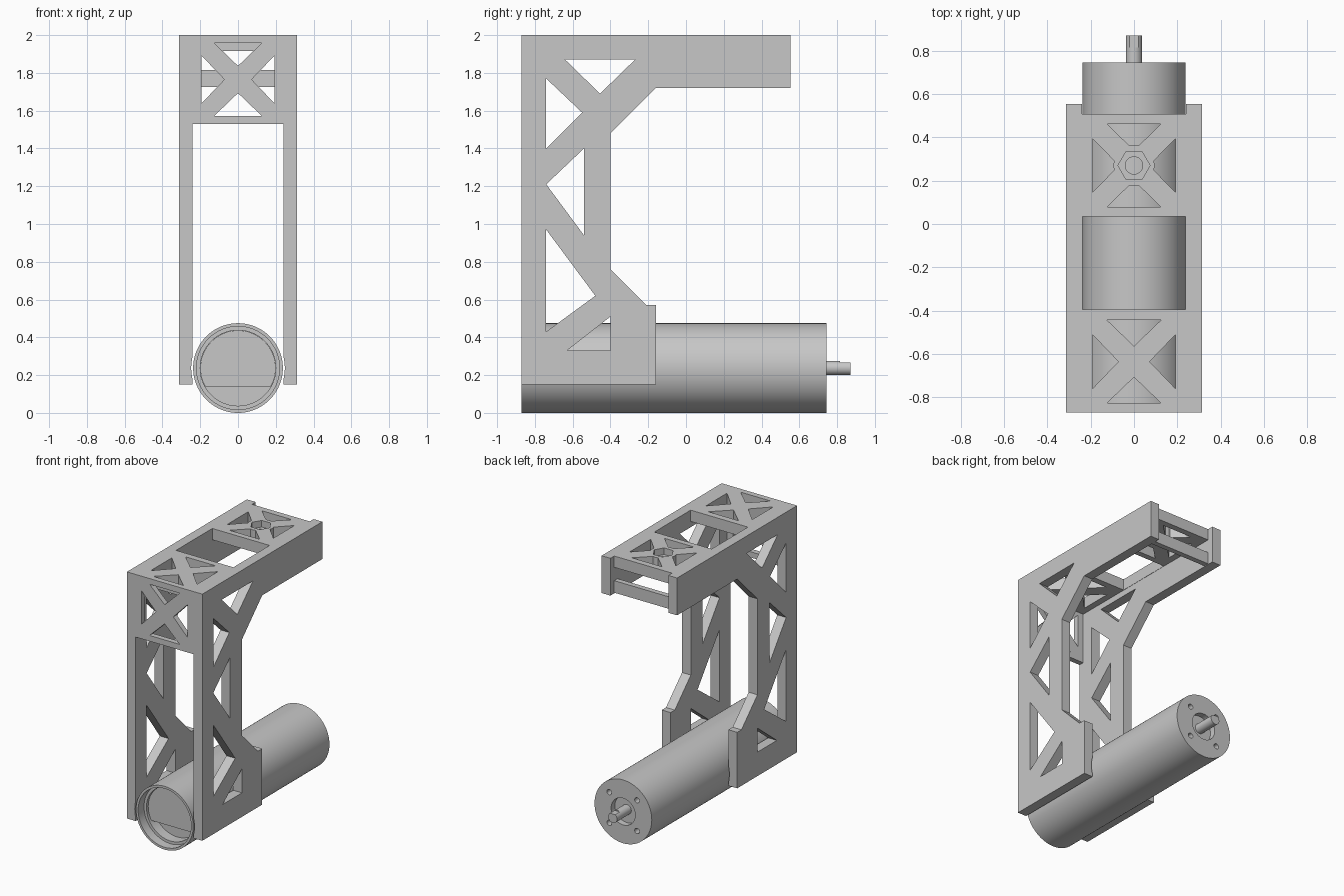
import bpy, bmesh, math
from mathutils import Vector, Matrix

old = bpy.data.objects.get("Cube")
if old:
    bpy.data.objects.remove(old, do_unlink=True)

grey = bpy.data.materials.new("light grey")
grey.use_nodes = True
grey.diffuse_color = (0.57, 0.57, 0.57, 1)
grey.node_tree.nodes["Principled BSDF"].inputs["Base Color"].default_value = grey.diffuse_color

MOTOR_R, MOTOR_Z = 0.2375, 0.2375
FRONT, BACK, TOP = -0.87, 0.553, 2.0
INNER, OUTER = 0.24, 0.313
DECK = 1.915          # underside of the top plate
WALL = 0.04           # thickness of the front plate and rear bar


def add_mesh(name, bm):
    bmesh.ops.remove_doubles(bm, verts=bm.verts, dist=1e-5)
    bmesh.ops.recalc_face_normals(bm, faces=bm.faces)
    mesh = bpy.data.meshes.new(name)
    bm.to_mesh(mesh)
    bm.free()
    mesh.materials.clear()
    mesh.materials.append(grey)
    obj = bpy.data.objects.new(name, mesh)
    bpy.context.collection.objects.link(obj)
    return obj


def plate(name, loops, low, high, place):
    """Extrude an outline with holes from low to high; place maps (u, v, w) to the world."""
    curve = bpy.data.curves.new(name, 'CURVE')
    curve.dimensions = '2D'
    curve.fill_mode = 'BOTH'
    curve.extrude = (high - low) / 2
    for loop in loops:
        s = curve.splines.new('POLY')
        s.points.add(len(loop) - 1)
        for p, (u, v) in zip(s.points, loop):
            p.co = (u, v, 0, 1)
        s.use_cyclic_u = True
    temp = bpy.data.objects.new("temp", curve)
    bpy.context.collection.objects.link(temp)
    graph = bpy.context.evaluated_depsgraph_get()
    mesh = bpy.data.meshes.new_from_object(temp.evaluated_get(graph))
    bm = bmesh.new()
    bm.from_mesh(mesh)
    bpy.data.objects.remove(temp, do_unlink=True)
    bpy.data.meshes.remove(mesh)
    for v in bm.verts:
        v.co = place(v.co.x, v.co.y, v.co.z + (low + high) / 2)
    for f in bm.faces:
        f.smooth = False
    return add_mesh(name, bm)


def rect(u0, u1, v0, v1):
    return [(u0, v0), (u1, v0), (u1, v1), (u0, v1)]


def circle(u, v, r, n, turn=0):
    return [(u + r * math.cos(turn + math.tau * i / n),
             v + r * math.sin(turn + math.tau * i / n)) for i in range(n)]


def cross_holes(cv, tip):
    """Four triangular holes that leave an X of struts; tip is the inner end of each."""
    tri = [(-0.125, 0.192), (0.125, 0.192)] + tip
    turns = [(1, 0), (0, 1), (-1, 0), (0, -1)]
    return [[(u * c - v * s, cv + u * s + v * c) for u, v in tri] for c, s in turns]


def rod(name, r, y0, y1, x=0, z=MOTOR_Z, n=64):
    return plate(name, [circle(x, z, r, n)], y0, y1, lambda u, v, w: Vector((u, w, v)))


def cut(obj, cutter):
    m = obj.modifiers.new("cut", 'BOOLEAN')
    m.operation = 'DIFFERENCE'
    m.solver = 'EXACT'
    m.object = cutter
    cutter.hide_render = True
    cutter.hide_set(True)


def apply_cuts(obj):
    """Bake the cuts into the mesh and drop the cutters."""
    cutters = [m.object for m in obj.modifiers]
    graph = bpy.context.evaluated_depsgraph_get()
    mesh = bpy.data.meshes.new_from_object(obj.evaluated_get(graph))
    obj.modifiers.clear()
    obj.data = mesh
    for c in cutters:
        bpy.data.objects.remove(c, do_unlink=True)


def smooth(obj):
    bpy.ops.object.select_all(action='DESELECT')
    obj.select_set(True)
    bpy.context.view_layer.objects.active = obj
    bpy.ops.object.shade_smooth_by_angle(angle=math.radians(30))


# Side plates: C-shaped outline with triangular lightening holes
side_loops = [
    [(FRONT, 0.15), (-0.16, 0.15), (-0.16, 0.57), (-0.21, 0.57), (-0.4, 0.76),
     (-0.4, 1.48), (-0.16, 1.72), (BACK, 1.72), (BACK, TOP), (FRONT, TOP)],
    [(-0.64, 1.87), (-0.27, 1.87), (-0.455, 1.69)],
    [(-0.74, 1.77), (-0.74, 1.4), (-0.55, 1.59)],
    [(-0.74, 1.21), (-0.54, 1.4), (-0.54, 0.94)],
    [(-0.74, 0.97), (-0.48, 0.62), (-0.74, 0.43)],
    [(-0.63, 0.33), (-0.4, 0.33), (-0.4, 0.51)],
]
for name, sx in (("left_side_plate", 1), ("right_side_plate", -1)):
    side = plate(name, side_loops, INNER, OUTER, lambda u, v, w: Vector((sx * w, u, v)))
    cut(side, rod("saddle_cutter", 0.248, -1, 0))
    apply_cuts(side)

# Front plate with X struts
plate("front_plate", [rect(-INNER, INNER, 1.53, TOP)] + cross_holes(1.765, [(0, 0.072)]),
      FRONT, FRONT + WALL, lambda u, v, w: Vector((u, w, v)))

# Top plate: two X panels, a rectangular opening and a nut pocket
flat = lambda u, v, w: Vector((u, v, w))
hub_y, deck_end = 0.27, 0.508
top = plate("top_plate",
            [rect(-INNER, INNER, FRONT + WALL, deck_end),
             rect(-0.238, 0.238, -0.395, 0.035),
             circle(0, hub_y, 0.04, 32)]
            + cross_holes(-0.635, [(0, 0.072)])
            + cross_holes(hub_y, [(0.022, 0.092), (0, 0.095), (-0.022, 0.092)]),
            DECK, TOP, flat)
cut(top, plate("nut_cutter", [circle(0, hub_y, 0.074, 6)], TOP - 0.05, TOP + 0.1, flat))
apply_cuts(top)

# Rear bar between the arms
plate("rear_bar", [rect(-INNER, INNER, 1.725, 1.815)], deck_end - WALL, deck_end,
      lambda u, v, w: Vector((u, w, v)))

# Motor can: turned profile, open at the front, recessed boss at the back
profile = [(0, -0.72), (0.2, -0.72), (0.2, -0.8), (0.22, -0.8), (0.22, FRONT),
           (MOTOR_R, FRONT), (MOTOR_R, 0.745), (0.1, 0.745), (0.1, 0.7), (0, 0.7)]
bm = bmesh.new()
verts = [bm.verts.new((r, y, MOTOR_Z)) for r, y in profile]
edges = [bm.edges.new(pair) for pair in zip(verts, verts[1:])]
bmesh.ops.spin(bm, geom=verts + edges, cent=(0, 0, MOTOR_Z), axis=(0, 1, 0),
               angle=math.tau, steps=80, use_merge=True)
can = add_mesh("motor_can", bm)
for sx in (-1, 1):
    for sz in (-1, 1):
        cut(can, rod("screw_cutter", 0.02, 0.7, 0.8, sx * 0.115, MOTOR_Z + sz * 0.115, 16))
apply_cuts(can)
smooth(can)

# Flat-sided end cap inside the front of the can
cap_angle = math.asin(0.1 / 0.2)
arc = [-cap_angle + (math.pi + 2 * cap_angle) * i / 48 for i in range(49)]
cap = plate("motor_end_cap",
            [[(0.199 * math.cos(a), MOTOR_Z + 0.199 * math.sin(a)) for a in arc]],
            -0.78, -0.721, lambda u, v, w: Vector((u, w, v)))
smooth(cap)

# Output shaft with a flat on the upper side near its tip
shaft = rod("motor_shaft", 0.037, 0.701, 0.87, n=32)
cut(shaft, plate("flat_cutter", [rect(-0.1, 0.1, MOTOR_Z + 0.03, 0.4)], 0.815, 1,
                 lambda u, v, w: Vector((u, w, v))))
apply_cuts(shaft)
smooth(shaft)
